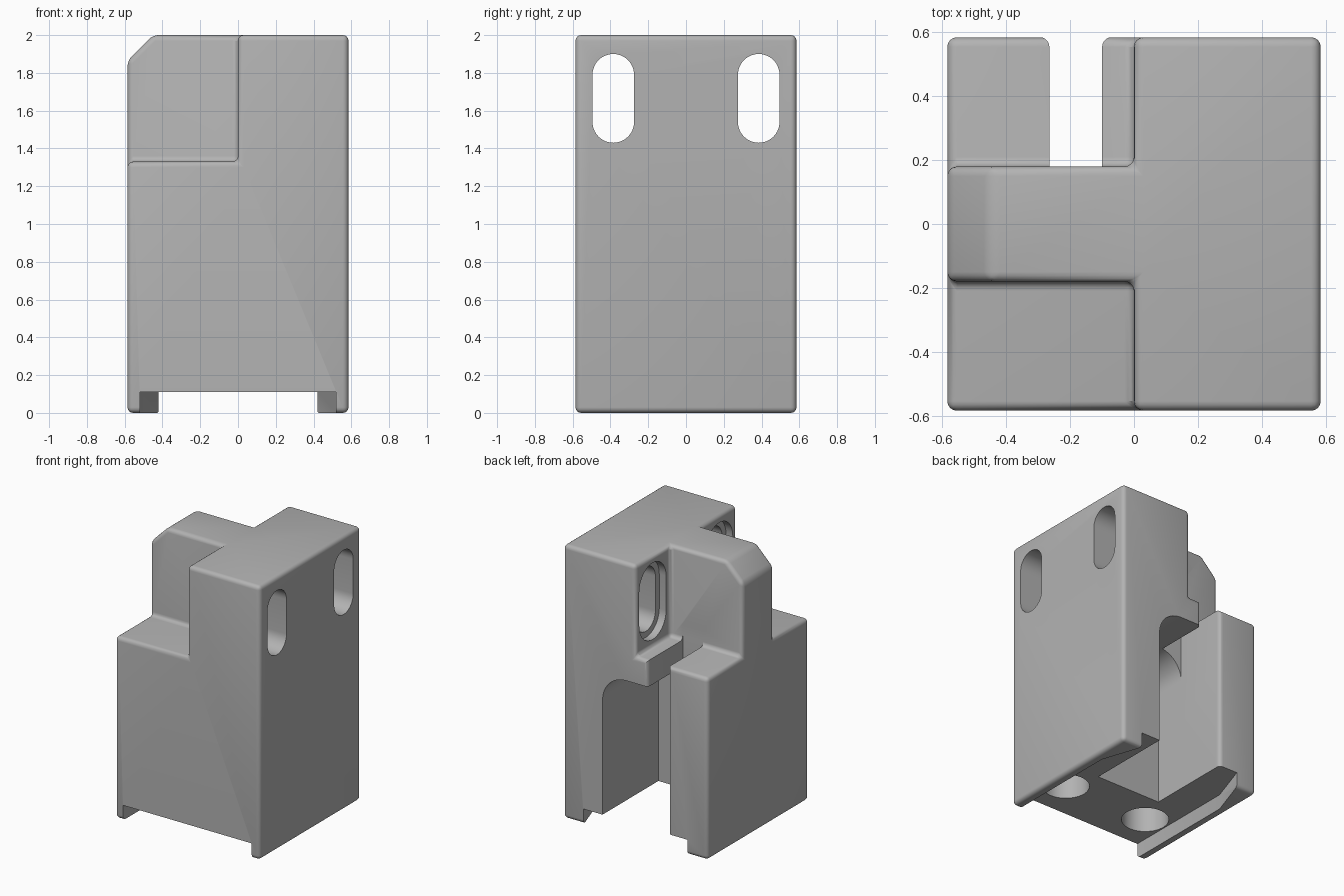
import bpy, bmesh, math

if "Cube" in bpy.data.objects:
    bpy.data.objects.remove(bpy.data.objects["Cube"])

S = 0.585      # half width of the block
EPS = 0.1      # cutter overshoot


def prism(name, pts, axis, lo, hi):
    """Extrude a closed 2D profile along an axis: x (pts = y,z), y (pts = x,z), z (pts = x,y)."""
    place = {'x': lambda u, v, t: (t, u, v),
             'y': lambda u, v, t: (u, t, v),
             'z': lambda u, v, t: (u, v, t)}[axis]
    bm = bmesh.new()
    face = bm.faces.new([bm.verts.new(place(u, v, lo)) for u, v in pts])
    ext = bmesh.ops.extrude_face_region(bm, geom=[face])
    shift = [b - a for a, b in zip(place(0, 0, lo), place(0, 0, hi))]
    bmesh.ops.translate(bm, vec=shift, verts=[g for g in ext['geom'] if isinstance(g, bmesh.types.BMVert)])
    bmesh.ops.recalc_face_normals(bm, faces=bm.faces)
    mesh = bpy.data.meshes.new(name)
    bm.to_mesh(mesh)
    bm.free()
    ob = bpy.data.objects.new(name, mesh)
    bpy.context.collection.objects.link(ob)
    return ob


def rect(u0, u1, v0, v1):
    return [(u0, v0), (u1, v0), (u1, v1), (u0, v1)]


def arc(cu, cv, r, a0, a1, n=12):
    return [(cu + r * math.cos(math.radians(a0 + (a1 - a0) * i / n)),
             cv + r * math.sin(math.radians(a0 + (a1 - a0) * i / n))) for i in range(n + 1)]


def stadium(cu, cv, r, half):
    return arc(cu, cv + half, r, 0, 180, 20) + arc(cu, cv - half, r, 180, 360, 20)


def apply_mod(ob, mod):
    bpy.context.view_layer.objects.active = ob
    bpy.ops.object.modifier_apply(modifier=mod.name)


def cut(ob, cutter):
    cutter.hide_render = True
    mod = ob.modifiers.new("cut", 'BOOLEAN')
    mod.operation, mod.solver, mod.object = 'DIFFERENCE', 'EXACT', cutter
    apply_mod(ob, mod)
    bpy.data.objects.remove(cutter)


# Block with a chamfered top left edge
block = prism("bracket_block", [(-S, 0), (S, 0), (S, 2), (-0.45, 2), (-S, 1.865)], 'y', -S, S)

# Upper notches either side of the centre rib
for side in (-1, 1):
    y0, y1 = sorted((side * 0.18, side * (S + EPS)))
    cut(block, prism("notch_cutter", rect(-S - EPS, 0, y0, y1), 'z', 1.33, 2 + EPS))

# Rounded edges and inner fillets
bev = block.modifiers.new("rounding", 'BEVEL')
bev.width, bev.segments = 0.03, 4
bev.limit_method, bev.angle_limit = 'ANGLE', math.radians(30)
apply_mod(block, bev)

# Narrow rear slot with a rounded mouth, open up through the notch floor
r = 0.03
mouth = ([(-0.265, 0.18), (-0.10, 0.18)] + arc(-0.10 + r, S - r, r, 180, 90, 5)
         + [(-0.10 + r, S + EPS), (-0.265 - r, S + EPS)] + arc(-0.265 - r, S - r, r, 90, 0, 5))
cut(block, prism("slot_cutter", mouth, 'z', -EPS, 1.45))

# Wide rear channel with rounded top corners
arch = ([(-0.265, -EPS), (0.265, -EPS)] + arc(0.075, 0.95, 0.19, 0, 90)
        + arc(-0.075, 0.95, 0.19, 90, 180))
cut(block, prism("channel_cutter", arch, 'y', -0.06, S + EPS))

# Underside recess between two rails that widen toward the back
recess = [(-0.52, -S - EPS), (0.52, -S - EPS), (0.52, 0.28), (0.42, S - 0.01),
          (0.42, S + EPS), (-0.42, S + EPS), (-0.42, S - 0.01), (-0.52, 0.28)]
cut(block, prism("recess_cutter", recess, 'z', -EPS, 0.11))

# Mounting holes: blind bores below, counterbored slots through the side wall
for side in (-1, 1):
    cut(block, prism("bore_cutter", arc(side * 0.35, -0.30, 0.16, 0, 352.5, 47), 'z', 0.0, 0.6))
    cut(block, prism("side_slot_cutter", stadium(side * 0.385, 1.665, 0.11, 0.125), 'x', -0.05, S + EPS))
    cut(block, prism("counterbore_cutter", stadium(side * 0.385, 1.665, 0.155, 0.125), 'x', -0.05, 0.055))

# Plain grey finish
grey = bpy.data.materials.new("plain grey")
grey.diffuse_color = (0.45, 0.45, 0.45, 1)
grey.use_nodes = True
grey.node_tree.nodes["Principled BSDF"].inputs["Base Color"].default_value = grey.diffuse_color
block.data.materials.clear()
block.data.materials.append(grey)
for p in block.data.polygons:
    p.material_index = 0

bpy.ops.object.select_all(action='DESELECT')
block.select_set(True)
bpy.context.view_layer.objects.active = block
bpy.ops.object.shade_smooth_by_angle(angle=math.radians(30))
